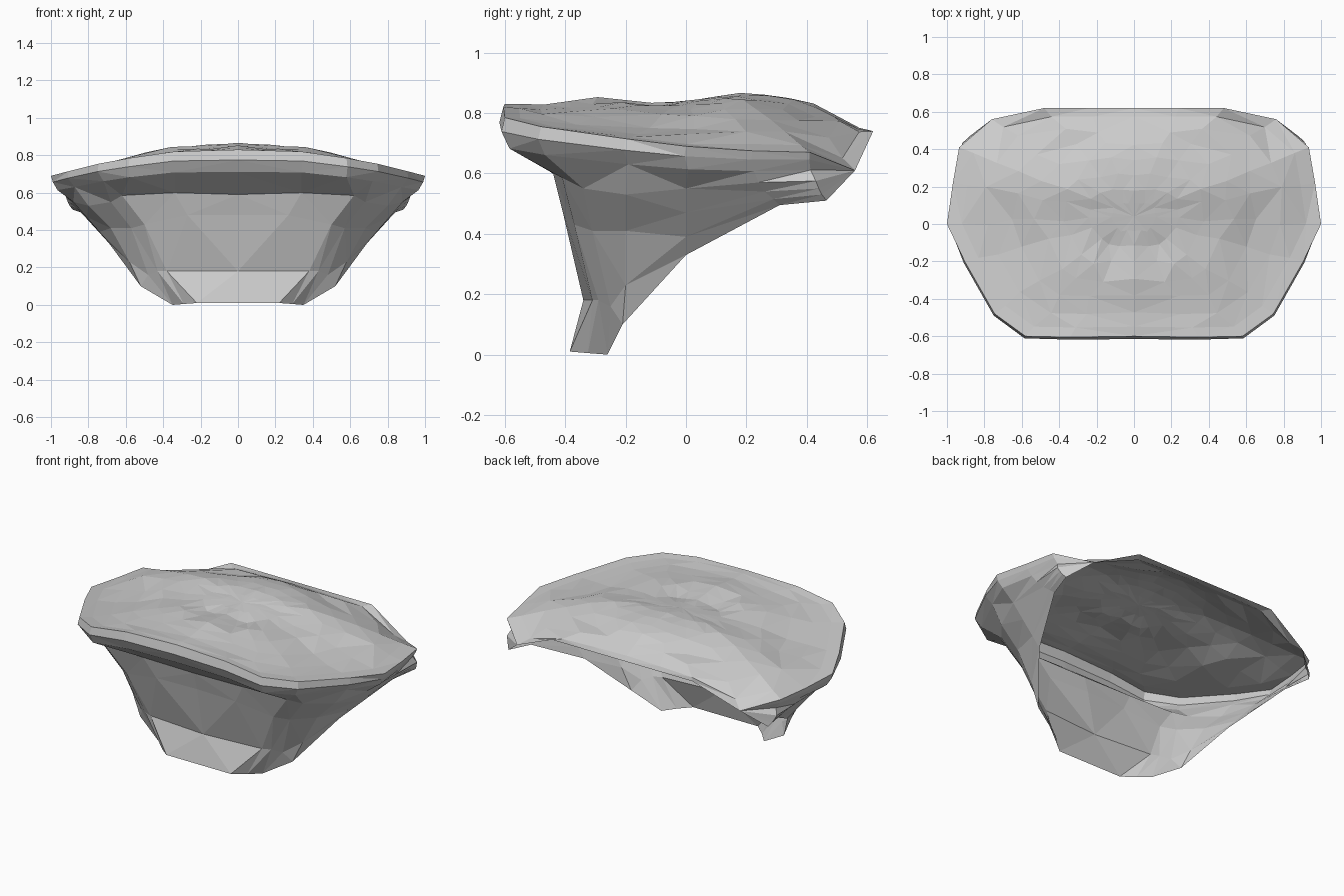
import bpy, bmesh, math, random
from mathutils import Vector

if "Cube" in bpy.data.objects:
    bpy.data.objects.remove(bpy.data.objects["Cube"])

random.seed(4)

# Right-half rings, listed from front centre round the side to the back
RIM = [(0, -.60, .83), (.34, -.605, .82), (.58, -.60, .785), (.745, -.48, .755),
       (.905, -.20, .715), (1, 0, .69), (.968, .22, .675), (.935, .41, .67),
       (.76, .56, .61), (.48, .62, .74), (.24, .62, .74), (0, .62, .74)]
LEDGE = [(0, -.43, .59), (.34, -.44, .60), (.62, -.41, .585), (.68, -.34, .55),
         (.80, -.20, .53), (.88, 0, .55), (.91, .24, .57), (.92, .43, .575)]
WAIST = [(0, -.40, .48), (.27, -.41, .48), (.50, -.37, .43), (.57, -.31, .41),
         (.68, -.20, .41), (.81, 0, .47), (.88, .26, .54), (.91, .44, .55)]
SHIN = [(0, -.34, .18), (.38, -.31, .18), (.43, -.29, .18), (.48, -.25, .16),
        (.58, -.20, .23), (.74, 0, .39), (.86, .29, .515), (.90, .45, .53)]
FOOT = [(0, -.385, .01), (.22, -.385, .01), (.29, -.325, .005), (.35, -.26, 0),
        (.52, -.21, .10), (.69, 0, .33), (.84, .31, .495), (.885, .465, .51)]
# Height along the middle of the top: (y, z)
CROWN = [(-.62, .83), (-.4, .835), (-.27, .845), (-.05, .835), (.08, .85),
         (.16, .866), (.37, .858), (.5, .825), (.62, .74)]
# Dents and bumps on the top: x, y, radius in x, radius in y, height
RELIEF = [(.36, .40, .13, .06, -.03), (.33, .17, .07, .08, .012),
          (.65, -.1, .07, .13, -.02), (0, -.25, .12, .07, .01),
          (.12, -.15, .08, .07, -.025), (.3, -.2, .12, .08, .012)]
SHRINK = [.92, .8, .66, .52, .38, .24, .12]
CENTRE = Vector((0, .04, 0))


def crown_height(y):
    for (y0, z0), (y1, z1) in zip(CROWN, CROWN[1:]):
        if y <= y1:
            return z0 + (z1 - z0) * (y - y0) / (y1 - y0)
    return CROWN[-1][1]


def top_ring(f):
    ring = []
    for i, p in enumerate(RIM):
        p = Vector(p)
        q = CENTRE.lerp(p, f)
        if 0 < i < len(RIM) - 1 and f < .9:
            q.x += random.uniform(-.03, .03) * f
            q.y += random.uniform(-.03, .03) * f
        target = crown_height(q.y) - .04 * abs(q.x) - .11 * q.x ** 2
        q.z = p.z + (target - p.z) * (1 - f ** 5)
        if f < .9:
            q.z += random.uniform(-.01, .008) * f
        for x, y, rx, ry, h in RELIEF:
            q.z += h * math.exp(-((q.x - x) / rx) ** 2 - ((q.y - y) / ry) ** 2)
        ring.append(q)
    return ring


def build(name, rings):
    """Skin neighbouring half rings, then mirror across x."""
    bm = bmesh.new()
    rows = [[bm.verts.new(p) for p in ring] for ring in rings]
    for low, high in zip(rows, rows[1:]):
        for j in range(len(low) - 1):
            bm.faces.new((low[j], low[j + 1], high[j + 1], high[j]))
    bmesh.ops.remove_doubles(bm, verts=bm.verts, dist=.0005)
    bmesh.ops.triangulate(bm, faces=bm.faces)
    mesh = bpy.data.meshes.new(name)
    bm.to_mesh(mesh)
    bm.free()
    ob = bpy.data.objects.new(name, mesh)
    bpy.context.collection.objects.link(ob)
    mirror = ob.modifiers.new("mirror", 'MIRROR')
    mirror.merge_threshold = .001
    return ob


# Top sheet: rim shrinking to the middle
hub = Vector((0, CENTRE.y, crown_height(CENTRE.y)))
build("top_sheet", [RIM] + [top_ring(f) for f in SHRINK] + [[hub] * len(RIM)])

# Lip: upright edge and undercut, fading out toward the back corner
n = len(FOOT)
lip, under = [], []
for j in range(n):
    x, y, z = RIM[j]
    fade = 1 - j / n
    grow = 1 + .012 * fade if j < 5 else .99
    lip.append((x * grow, y - .015 * fade, z - .02 - .035 * fade))
    under.append((x * (1 if j < 3 else .965), y + .02 * fade, z - .05 - .07 * fade))

# Lower wall, open at the back and closing to a point at the rear corner
corner = RIM[n]
build("lower_wall", [list(r) + [corner] for r in
                     (FOOT, SHIN, WAIST, LEDGE, under, lip, RIM[:n])])
